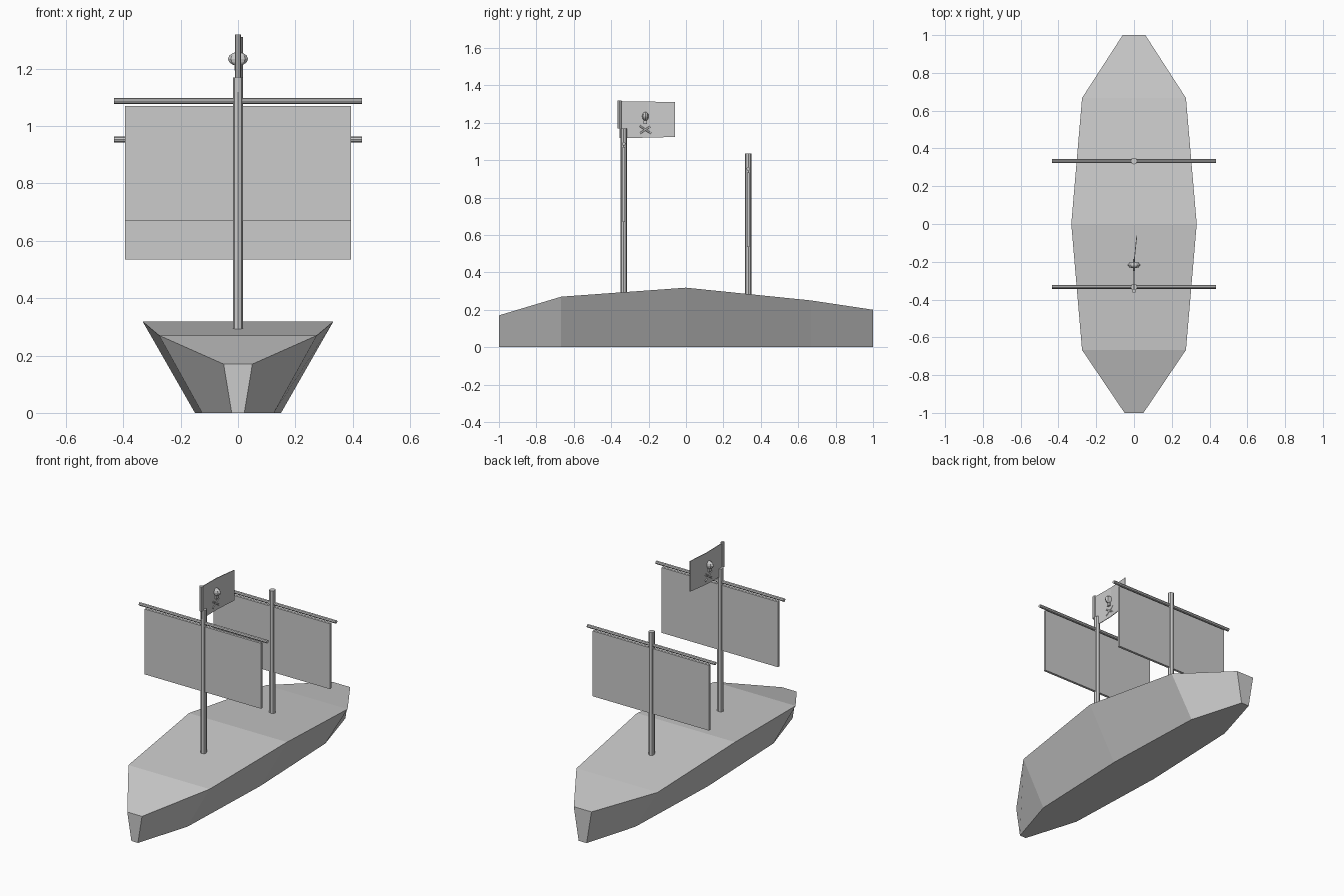
import bpy
import bmesh
import math
from mathutils import Vector

if "Cube" in bpy.data.objects:
    bpy.data.objects.remove(bpy.data.objects["Cube"])

GREY = (0.6, 0.6, 0.6, 1)
mat = bpy.data.materials.new("plain grey")
mat.use_nodes = True
mat.diffuse_color = GREY
mat.node_tree.nodes["Principled BSDF"].inputs["Base Color"].default_value = GREY


def finish(name, bm):
    bmesh.ops.recalc_face_normals(bm, faces=bm.faces)
    mesh = bpy.data.meshes.new(name)
    bm.to_mesh(mesh)
    bm.free()
    mesh.materials.append(mat)
    obj = bpy.data.objects.new(name, mesh)
    bpy.context.collection.objects.link(obj)
    return obj


def loft(name, sections):
    """Skin a row of matching closed cross-sections and cap both ends."""
    bm = bmesh.new()
    rings = [[bm.verts.new(p) for p in s] for s in sections]
    n = len(rings[0])
    for a, b in zip(rings, rings[1:]):
        for i in range(n):
            j = (i + 1) % n
            bm.faces.new((a[i], a[j], b[j], b[i]))
    bm.faces.new(rings[0])
    bm.faces.new(rings[-1])
    return finish(name, bm)


def rod(name, start, end, radius, sides=8):
    start, end = Vector(start), Vector(end)
    axis = end - start
    bm = bmesh.new()
    bmesh.ops.create_cone(bm, cap_ends=True, segments=sides, radius1=radius,
                          radius2=radius, depth=axis.length)
    obj = finish(name, bm)
    obj.location = (start + end) / 2
    obj.rotation_euler = axis.to_track_quat("Z", "Y").to_euler()
    return obj


def block(name, centre, size):
    bm = bmesh.new()
    bmesh.ops.create_cube(bm, size=1)
    bmesh.ops.scale(bm, vec=size, verts=bm.verts)
    obj = finish(name, bm)
    obj.location = centre
    return obj


# Hull: station y, half width at deck, deck height, half width at keel
stations = [(-1, 0.05, 0.17, 0.022), (-0.667, 0.275, 0.27, 0.125),
            (0, 0.332, 0.318, 0.15), (0.667, 0.275, 0.25, 0.125),
            (1, 0.06, 0.2, 0.027)]
loft("hull", [[(-k, y, 0), (k, y, 0), (w, y, z), (-w, y, z)]
              for y, w, z, k in stations])

# Masts, yards and sails
for label, y, top, yard_z in (("front", -0.333, 1.17, 1.087),
                              ("rear", 0.333, 1.035, 0.953)):
    rod(label + "_mast", (0, y, 0.27), (0, y, top), 0.018)
    rod(label + "_yard", (-0.433, y, yard_z), (0.433, y, yard_z), 0.01)
    block(label + "_sail", (0, y, yard_z - 0.218), (0.788, 0.015, 0.4))

# Flag with a bend halfway
rod("flag_pole", (0, -0.355, 1.17), (0, -0.355, 1.32), 0.011)
t = 0.002
path = [(0, -0.355, 1.118, 1.315), (0, -0.205, 1.12, 1.313), (0.015, -0.06, 1.124, 1.31)]
loft("flag", [[(x - t, y, lo), (x + t, y, lo), (x + t, y, hi), (x - t, y, hi)]
              for x, y, lo, hi in path])

# Flag emblem: rounded head with jaw, and two crossed bones, showing on both faces
bm = bmesh.new()
bmesh.ops.create_uvsphere(bm, u_segments=8, v_segments=6, radius=1)
bmesh.ops.scale(bm, vec=(0.035, 0.018, 0.024), verts=bm.verts)
head = finish("flag_head", bm)
head.location = (0, -0.217, 1.234)
block("flag_jaw", (0, -0.217, 1.203), (0.026, 0.018, 0.02))
for side, s in (("rising", 1), ("falling", -1)):
    a = Vector((0, -0.217 - 0.03, 1.163 - s * 0.02))
    b = Vector((0, -0.217 + 0.03, 1.163 + s * 0.02))
    rod(side + "_bone", a, b, 0.006, 6)
